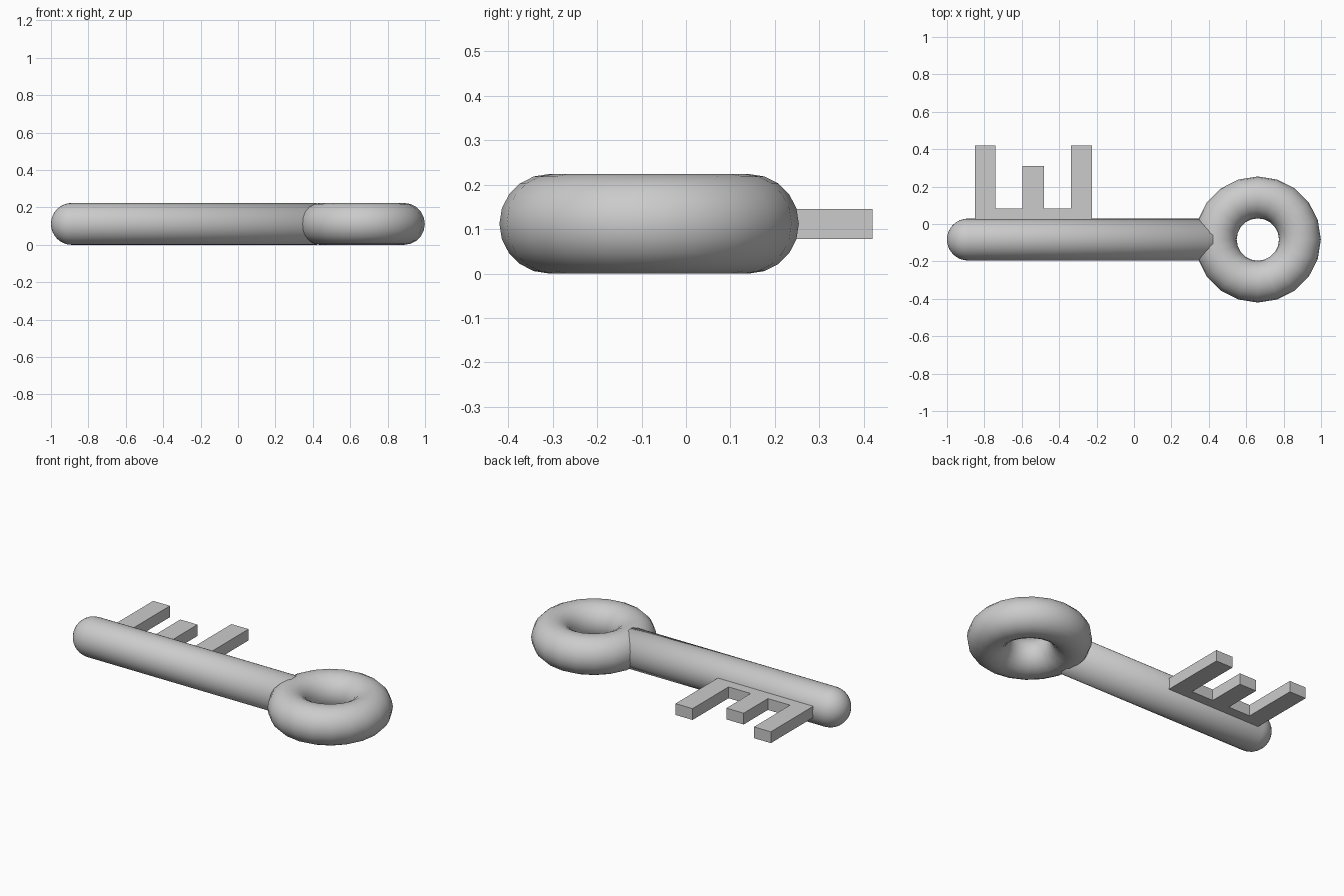
import bpy, bmesh
from math import sin, cos, pi, tau
from mathutils import Vector

if "Cube" in bpy.data.objects:
    bpy.data.objects.remove(bpy.data.objects["Cube"])

R = 0.112            # tube radius shared by ring and shaft
Y, Z = -0.083, R     # key axis


def finish(bm, name, smooth):
    bmesh.ops.remove_doubles(bm, verts=bm.verts, dist=1e-5)
    bmesh.ops.recalc_face_normals(bm, faces=bm.faces)
    mesh = bpy.data.meshes.new(name)
    bm.to_mesh(mesh)
    bm.free()
    for p in mesh.polygons:
        p.use_smooth = smooth
    obj = bpy.data.objects.new(name, mesh)
    bpy.context.collection.objects.link(obj)
    return obj


def revolve(name, points, center, axis, steps, closed=False):
    """Spin a profile around an axis through center."""
    bm = bmesh.new()
    vs = [bm.verts.new(Vector(p) + Vector(center)) for p in points]
    es = [bm.edges.new(pair) for pair in zip(vs, vs[1:])]
    if closed:
        es.append(bm.edges.new((vs[-1], vs[0])))
    bmesh.ops.spin(bm, geom=vs + es, cent=center, axis=axis,
                   angle=tau, steps=steps)
    return finish(bm, name, True)


# Ring handle
N = 20
circle = [(0.225 + R * cos(tau * i / N), 0, R * sin(tau * i / N)) for i in range(N)]
revolve("ring_handle", circle, (0.662, Y, Z), (0, 0, 1), 20, closed=True)

# Shaft with a rounded tip, ending inside the ring
tip = [(-R * cos(pi / 2 * i / 8), 0, R * sin(pi / 2 * i / 8)) for i in range(9)]
L = 1.31
revolve("shaft", tip + [(L, 0, R), (L + 0.02, 0, 0)], (-1 + R, Y, Z), (1, 0, 0), 32)

# Bit: three teeth on a thin bar, extruded from one outline
outline = [(-0.85, -0.03), (-0.85, 0.42), (-0.74, 0.42), (-0.74, 0.083),
           (-0.595, 0.083), (-0.595, 0.31), (-0.482, 0.31), (-0.482, 0.083),
           (-0.337, 0.083), (-0.337, 0.42), (-0.225, 0.42), (-0.225, -0.03)]
bm = bmesh.new()
face = bm.faces.new([bm.verts.new((x, y, 0.078)) for x, y in outline])
ext = bmesh.ops.extrude_face_region(bm, geom=[face])
top = [g for g in ext["geom"] if isinstance(g, bmesh.types.BMVert)]
bmesh.ops.translate(bm, verts=top, vec=(0, 0, 0.067))
finish(bm, "key_teeth", False)
